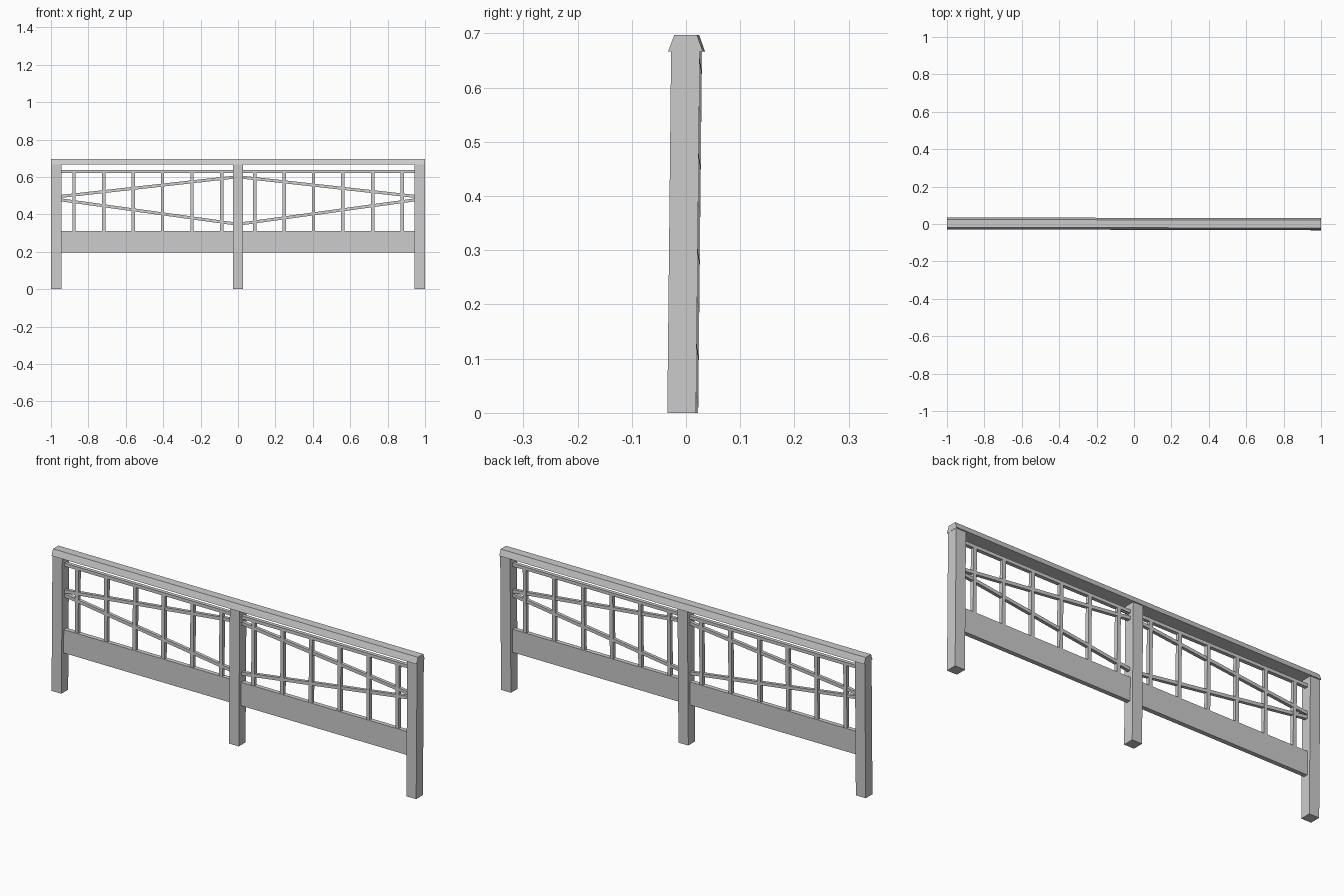
import bpy, bmesh

if "Cube" in bpy.data.objects:
    bpy.data.objects.remove(bpy.data.objects["Cube"])

# Slight lean and yaw of the whole piece, applied to every part
def settle(v):
    return (v[0], v[1] - 0.006 + 0.0105 * v[2] - 0.002 * v[0], v[2])

def prism(name, ring_a, ring_b):
    """Closed solid between two four-point rings."""
    bm = bmesh.new()
    a = [bm.verts.new(settle(p)) for p in ring_a]
    b = [bm.verts.new(settle(p)) for p in ring_b]
    bm.faces.new(a)
    bm.faces.new(b)
    for i in range(4):
        j = (i + 1) % 4
        bm.faces.new((a[i], a[j], b[j], b[i]))
    bmesh.ops.recalc_face_normals(bm, faces=bm.faces[:])
    me = bpy.data.meshes.new(name)
    bm.to_mesh(me)
    bm.free()
    ob = bpy.data.objects.new(name, me)
    bpy.context.collection.objects.link(ob)
    return ob

def box(name, x0, x1, y0, y1, z0, z1):
    ring = [(x0, y0), (x1, y0), (x1, y1), (x0, y1)]
    return prism(name, [(x, y, z0) for x, y in ring], [(x, y, z1) for x, y in ring])

def slat(name, x0, z0, x1, z1, h=0.008, d=0.008):
    """Long bar between two points in the xz plane."""
    corners = [(-d, -h), (d, -h), (d, h), (-d, h)]
    return prism(name, [(x0, y, z0 + z) for y, z in corners],
                 [(x1, y, z1 + z) for y, z in corners])

# Three posts
for name, x in (("left_post", -0.972), ("centre_post", 0.0), ("right_post", 0.972)):
    box(name, x - 0.027, x + 0.027, -0.0265, 0.0265, 0, 0.668)

# Bevelled cap rail: trapezoid section swept along x
section = [(-0.032, 0.667), (0.032, 0.667), (0.021, 0.697), (-0.021, 0.697)]
prism("cap_rail", [(-1, y, z) for y, z in section], [(1, y, z) for y, z in section])

for side, s in (("left", -1), ("right", 1)):
    inner, outer = sorted((s * 0.02, s * 0.95))
    # Solid lower board and thin upper rail
    box(side + "_lower_board", inner, outer, -0.011, 0.011, 0.195, 0.31)
    box(side + "_upper_rail", inner, outer, -0.009, 0.009, 0.621, 0.637)
    # Diagonal slats spreading towards the centre post
    slat(side + "_upper_diagonal", s * 0.02, 0.599, s * 0.95, 0.496)
    slat(side + "_lower_diagonal", s * 0.02, 0.35, s * 0.95, 0.478)

# Vertical balusters
for side, xs in (("left", (-0.877, -0.718, -0.561, -0.404, -0.246, -0.087)),
                 ("right", (0.089, 0.248, 0.404, 0.561, 0.72, 0.879))):
    for i, x in enumerate(xs):
        box(f"{side}_baluster_{i + 1}", x - 0.009, x + 0.009, -0.009, 0.009, 0.305, 0.625)
